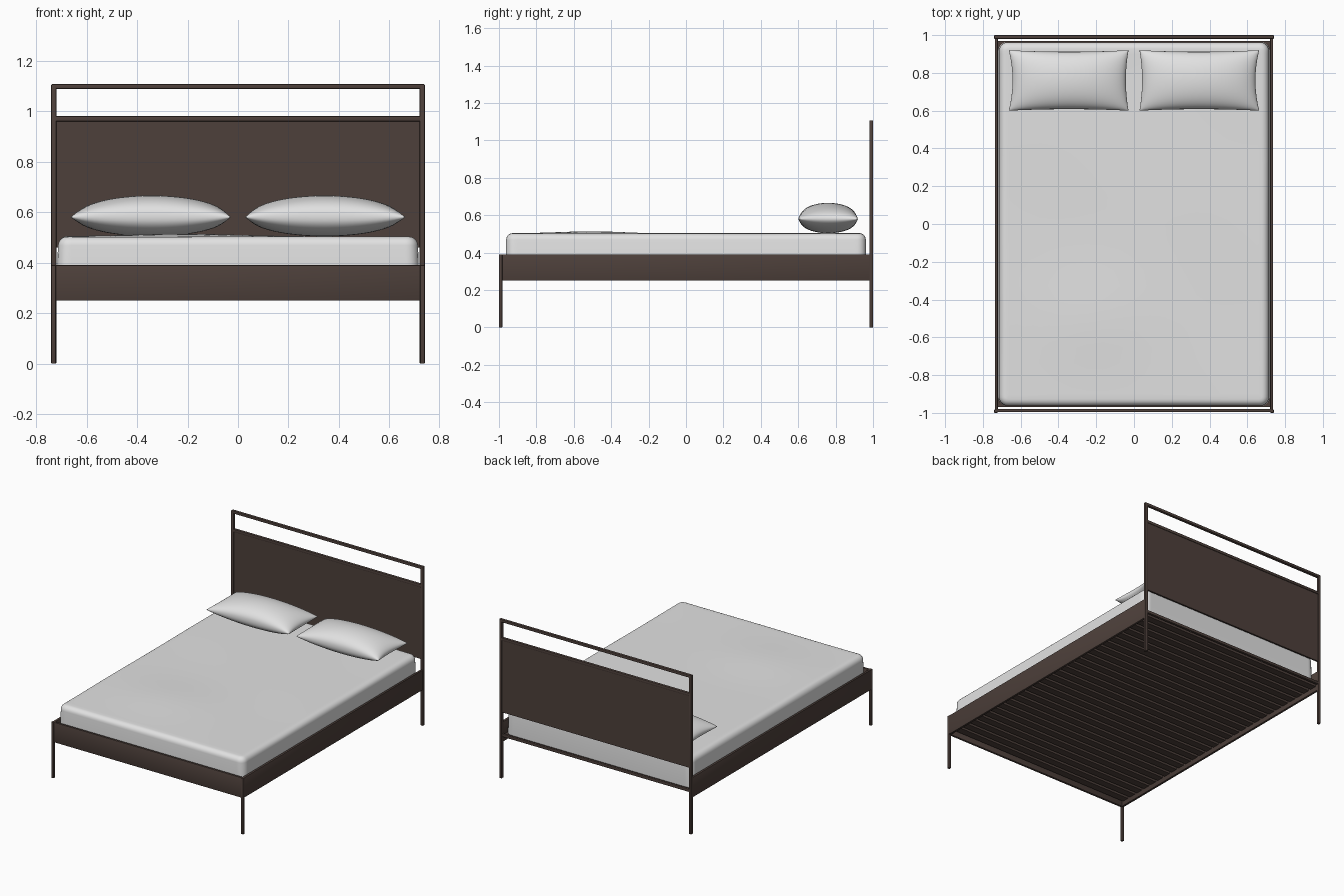
import bpy, bmesh, math
from mathutils import Vector

if "Cube" in bpy.data.objects:
    bpy.data.objects.remove(bpy.data.objects["Cube"])


def material(name, rgb):
    m = bpy.data.materials.new(name)
    m.diffuse_color = (*rgb, 1)
    m.use_nodes = True
    m.node_tree.nodes["Principled BSDF"].inputs["Base Color"].default_value = m.diffuse_color
    return m


BROWN = material("dark brown metal", (0.075, 0.051, 0.043))
WHITE = material("white linen", (0.76, 0.76, 0.76))


def finish(name, bm, mat, smooth=None):
    bmesh.ops.recalc_face_normals(bm, faces=bm.faces)
    me = bpy.data.meshes.new(name)
    bm.to_mesh(me)
    bm.free()
    me.materials.append(mat)
    ob = bpy.data.objects.new(name, me)
    bpy.context.collection.objects.link(ob)
    if smooth:
        bpy.ops.object.select_all(action='DESELECT')
        ob.select_set(True)
        bpy.context.view_layer.objects.active = ob
        bpy.ops.object.shade_smooth_by_angle(angle=math.radians(smooth))
    return ob


def box(name, x0, x1, y0, y1, z0, z1, bevel=0.0):
    bm = bmesh.new()
    bmesh.ops.create_cube(bm, size=1)
    for v in bm.verts:
        v.co = Vector(((x0 + x1) / 2 + v.co.x * (x1 - x0),
                       (y0 + y1) / 2 + v.co.y * (y1 - y0),
                       (z0 + z1) / 2 + v.co.z * (z1 - z0)))
    if bevel:
        bmesh.ops.bevel(bm, geom=bm.edges[:], offset=bevel, segments=2,
                        profile=0.5, affect='EDGES')
    return finish(name, bm, BROWN, 40 if bevel else None)


# Posts, legs and side rails, mirrored left and right
for side, s in (("left", -1), ("right", 1)):
    def xs(a, b):
        return sorted((s * a, s * b))
    box(side + "_head_post", *xs(0.72, 0.74), 0.98, 1.0, 0, 1.107, 0.003)
    box(side + "_front_leg", *xs(0.722, 0.74), -1.0, -0.982, 0, 0.39, 0.003)
    box(side + "_side_rail", *xs(0.721, 0.737), -0.985, 0.982, 0.25, 0.39, 0.003)

# Front rail
box("front_rail", -0.725, 0.725, -0.995, -0.979, 0.25, 0.39, 0.003)

# Headboard: open top bar, panel with its upper bar, and low crossbar
box("headboard_top_bar", -0.73, 0.73, 0.98, 1.0, 1.088, 1.107, 0.003)
box("headboard_panel_bar", -0.725, 0.725, 0.98, 1.0, 0.96, 0.98, 0.003)
box("headboard_panel", -0.722, 0.722, 0.985, 0.996, 0.46, 0.965)
box("rear_crossbar", -0.725, 0.725, 0.98, 0.997, 0.29, 0.31, 0.003)

# Slats across the bed
N = 28
for i in range(N):
    y = -0.945 + 1.89 * i / (N - 1)
    box("slat_%02d" % (i + 1), -0.723, 0.723, y - 0.025, y + 0.025, 0.283, 0.299)

# Mattress: rounded block with a softly uneven top
bm = bmesh.new()
bmesh.ops.create_cube(bm, size=1)
for v in bm.verts:
    w = 0.712 if v.co.z > 0 else 0.719
    v.co = Vector((math.copysign(w, v.co.x), math.copysign(0.962, v.co.y),
                   0.503 if v.co.z > 0 else 0.3))
up = [e for e in bm.edges if abs(e.verts[0].co.z - e.verts[1].co.z) > 0.1]
bmesh.ops.bevel(bm, geom=up, offset=0.045, segments=5, profile=0.5, affect='EDGES')
rim = [e for e in bm.edges if all(v.co.z > 0.49 for v in e.verts)]
bmesh.ops.bevel(bm, geom=rim, offset=0.035, segments=5, profile=0.5, affect='EDGES')
for axis, half, n in ((0, 0.66, 16), (1, 0.9, 22)):
    for i in range(n + 1):
        p, d = Vector((0, 0, 0)), Vector((0, 0, 0))
        p[axis], d[axis] = -half + 2 * half * i / n, 1
        bmesh.ops.bisect_plane(bm, geom=bm.verts[:] + bm.edges[:] + bm.faces[:],
                               plane_co=p, plane_no=d)
for v in bm.verts:
    if v.co.z > 0.49:
        x, y = v.co.x, v.co.y
        v.co.z += 0.011 * math.exp(-((x + 0.22) / 0.3) ** 2 - ((y + 0.5) / 0.25) ** 2)
        v.co.z += 0.0015 * math.sin(5 * x + 3 * y) * math.cos(4 * y - 2 * x)
finish("mattress", bm, WHITE, 50)


# Pillows: two domed sheets meeting at a pinched seam
def pillow(name, s):
    bm = bmesh.new()
    nu, nv = 36, 24
    for h in (0.086, -0.076):
        rows = []
        for i in range(nu + 1):
            row = []
            for j in range(nv + 1):
                u = -math.cos(math.pi * i / nu)
                v = -math.cos(math.pi * j / nv)
                x = 0.343 + u * (0.3 + 0.014 * v * v)
                if u > 0:
                    x += 0.006 * u * v * v
                y = 0.76 + v * (0.152 + 0.008 * u * u)
                t = (max(0, 1 - u * u) ** 0.5) * (max(0, 1 - v * v) ** 0.42)
                row.append(bm.verts.new((s * x, y, 0.58 + h * t)))
            rows.append(row)
        for i in range(nu):
            for j in range(nv):
                bm.faces.new((rows[i][j], rows[i + 1][j],
                              rows[i + 1][j + 1], rows[i][j + 1]))
    bmesh.ops.remove_doubles(bm, verts=bm.verts[:], dist=0.0004)
    finish(name, bm, WHITE, 60)


pillow("left_pillow", -1)
pillow("right_pillow", 1)
